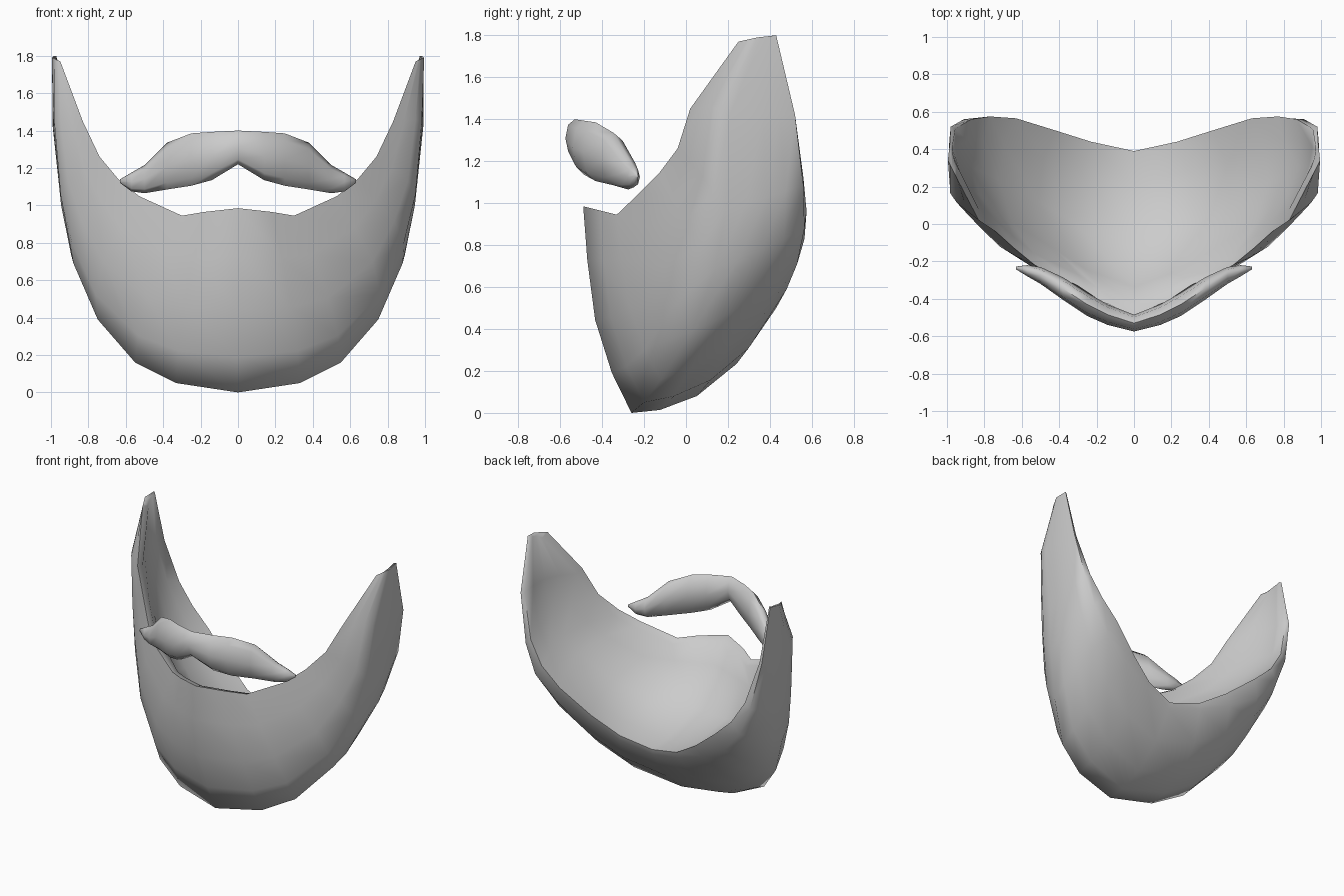
import bpy, bmesh, math
from mathutils import Vector

cube = bpy.data.objects.get("Cube")
if cube:
    bpy.data.objects.remove(cube, do_unlink=True)

# One plain grey for all the hair
grey = bpy.data.materials.new("hair_grey")
grey.use_nodes = True
colour = (0.6, 0.6, 0.6, 1)
grey.diffuse_color = colour
grey.node_tree.nodes["Principled BSDF"].inputs["Base Color"].default_value = colour


def mirrored(rings):
    """Add the -x copies of all rings but the middle one."""
    flipped = [[Vector((-p.x, p.y, p.z)) for p in ring] for ring in rings[1:]]
    return flipped[::-1] + rings


def loft(name, rings):
    """Skin closed rings with quads, cap both ends and shade smooth."""
    bm = bmesh.new()
    loops = [[bm.verts.new(p) for p in ring] for ring in rings]
    n = len(loops[0])
    for a, b in zip(loops, loops[1:]):
        for i in range(n):
            j = (i + 1) % n
            bm.faces.new((a[i], a[j], b[j], b[i]))
    bm.faces.new(loops[0])
    bm.faces.new(loops[-1])
    bmesh.ops.recalc_face_normals(bm, faces=bm.faces)
    mesh = bpy.data.meshes.new(name)
    bm.to_mesh(mesh)
    bm.free()
    mesh.materials.append(grey)
    obj = bpy.data.objects.new(name, mesh)
    bpy.context.collection.objects.link(obj)
    bpy.ops.object.select_all(action='DESELECT')
    obj.select_set(True)
    bpy.context.view_layer.objects.active = obj
    bpy.ops.object.shade_smooth_by_angle(angle=math.radians(80))
    return obj


# Beard: edge paths from the chin centre to the ear tip
lip_edge = [(0, -.49, .985), (.18, -.41, .965), (.3, -.33, .945), (.53, -.22, 1.05),
            (.64, -.13, 1.14), (.74, -.04, 1.26), (.83, .02, 1.45), (.95, .25, 1.77)]
jaw_ridge = [(0, -.26, 0), (.33, -.2, .05), (.55, -.12, .16), (.75, .03, .39),
             (.88, .14, .69), (.93, .19, .97), (.985, .21, 1.42), (.995, .34, 1.79)]
neck_rim = [(0, .38, .44), (.24, .43, .5), (.47, .48, .59), (.68, .53, .71),
            (.83, .565, .88), (.91, .56, 1.08), (.98, .52, 1.42), (.985, .43, 1.8)]
inner_rim = [(0, .39, .48), (.23, .44, .54), (.42, .5, .66), (.63, .565, .83),
             (.77, .575, .96), (.87, .56, 1.12), (.955, .51, 1.42), (.97, .42, 1.8)]
# Bulge of the front, the underside and the hollow at each station
front_bulge = [.08, .085, .09, .09, .08, .08, .05, 0]
under_bulge = [.14, .13, .1, .06, .035, .03, .01, 0]
hollow_bulge = [.16, .16, .16, .14, .1, .08, .05, .01]
bowl_centre = Vector((0, .1, .9))


def arc(a, b, bulge, lean=1, steps=4):
    """Points strictly between a and b, pushed away from the bowl centre."""
    points = []
    for i in range(1, steps):
        t = i / steps
        p = a.lerp(b, t)
        out = (p - bowl_centre).normalized()
        points.append(p + out * bulge * math.sin(math.pi * t ** lean))
    return points


beard_rings = []
for lip, jaw, rim, inner, front, under, hollow in zip(
        lip_edge, jaw_ridge, neck_rim, inner_rim, front_bulge, under_bulge, hollow_bulge):
    lip, jaw, rim, inner = map(Vector, (lip, jaw, rim, inner))
    lip_back = lip + Vector((0, .06, -.02))
    beard_rings.append([lip] + arc(lip, jaw, front, 1.3) + [jaw]
                       + arc(jaw, rim, under) + [rim, inner]
                       + arc(inner, lip_back, hollow) + [lip_back])
loft("beard", mirrored(beard_rings))

# Moustache: x, middle y, half depth, top z, bottom z
moustache_stations = [(0, -.53, .045, 1.4, 1.22), (.14, -.485, .055, 1.393, 1.135),
                      (.25, -.43, .062, 1.385, 1.105), (.38, -.345, .06, 1.335, 1.085),
                      (.5, -.275, .045, 1.215, 1.065), (.57, -.25, .03, 1.175, 1.075),
                      (.63, -.235, .008, 1.14, 1.12)]
sides = 8
moustache_rings = []
for x, y, depth, top, bottom in moustache_stations:
    ring = []
    for i in range(sides):
        a = math.tau * i / sides
        z = (top + bottom) / 2 + math.cos(a) * (top - bottom) / 2
        ring.append(Vector((x, y + math.sin(a) * depth, z)))
    moustache_rings.append(ring)
loft("moustache", mirrored(moustache_rings))
